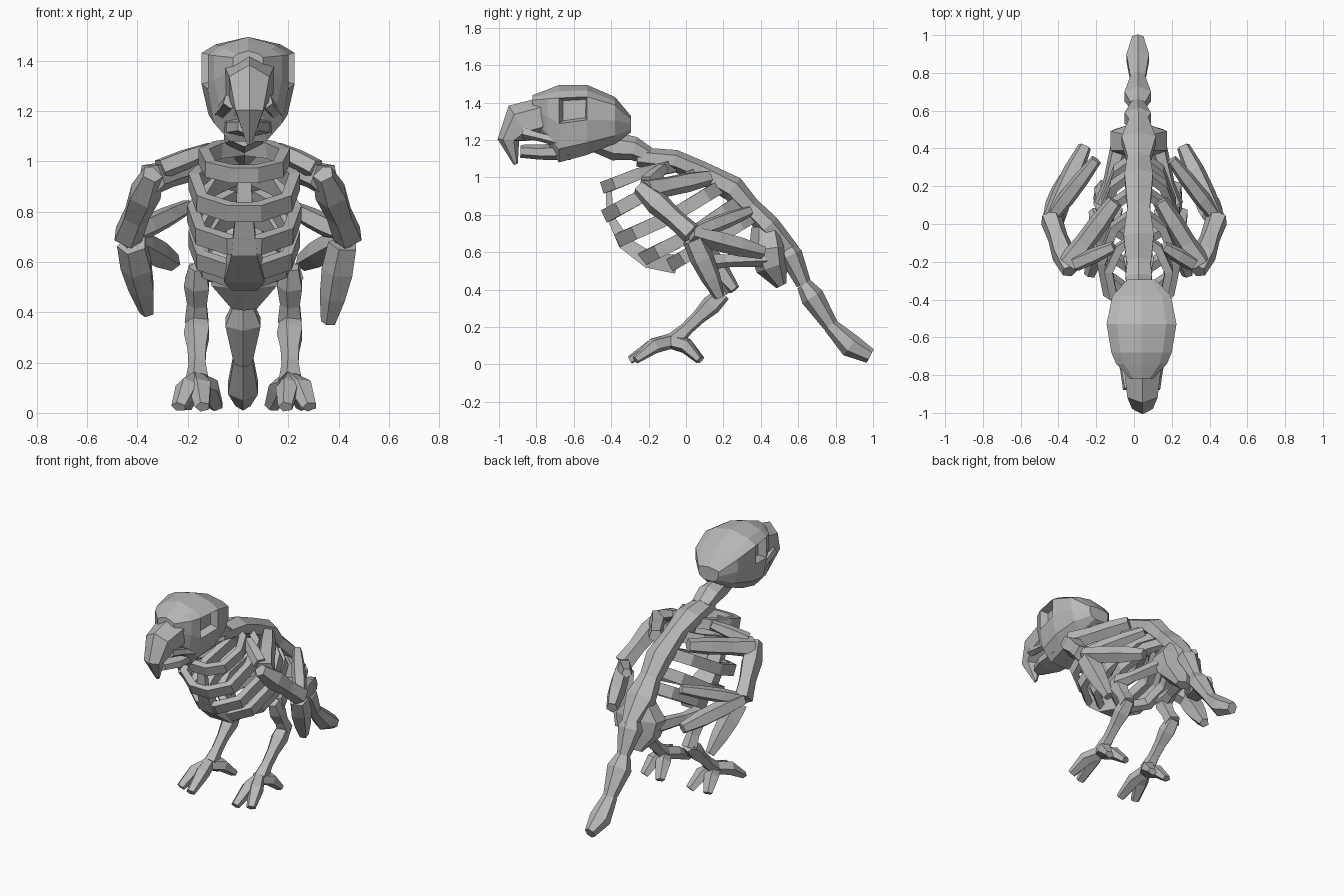
import bpy, bmesh, math
from mathutils import Vector

if "Cube" in bpy.data.objects:
    bpy.data.objects.remove(bpy.data.objects["Cube"])

mat = bpy.data.materials.new("bone grey")
mat.use_nodes = True
GREY = (0.48, 0.48, 0.48, 1)
mat.diffuse_color = GREY
mat.node_tree.nodes["Principled BSDF"].inputs["Base Color"].default_value = GREY

X, Z = Vector((1, 0, 0)), Vector((0, 0, 1))
MID = 0.025


def finish(name, bm):
    bmesh.ops.recalc_face_normals(bm, faces=bm.faces)
    mesh = bpy.data.meshes.new(name)
    bm.to_mesh(mesh)
    bm.free()
    mesh.materials.append(mat)
    obj = bpy.data.objects.new(name, mesh)
    bpy.context.collection.objects.link(obj)


def skin(bm, rings, closed=False):
    """Join successive vertex rings with quads and cap the ends."""
    n = len(rings[0])
    pairs = list(zip(rings, rings[1:]))
    if closed:
        pairs.append((rings[-1], rings[0]))
    else:
        bm.faces.new(rings[0])
        bm.faces.new(rings[-1])
    for a, b in pairs:
        for i in range(n):
            j = (i + 1) % n
            bm.faces.new((a[i], a[j], b[j], b[i]))


def sweep(name, points, sizes, ref=X, sides=6, closed=False):
    """Faceted tube along points; sizes are half width along ref and half depth."""
    bm = bmesh.new()
    pts = [Vector(p) for p in points]
    n, rings = len(pts), []
    for i, p in enumerate(pts):
        if closed:
            t = pts[(i + 1) % n] - pts[i - 1]
        else:
            t = pts[min(i + 1, n - 1)] - pts[max(i - 1, 0)]
        t.normalize()
        u = (ref - t * ref.dot(t)).normalized()
        v = t.cross(u)
        w, h = sizes[i]
        k = 1 / math.cos(math.pi / sides)
        angles = [math.pi * (2 * j + 1) / sides for j in range(sides)]
        rings.append([bm.verts.new(p + u * w * k * math.cos(a) + v * h * k * math.sin(a))
                      for a in angles])
    skin(bm, rings, closed)
    finish(name, bm)


def limb(name, a, b, radii, ref=Z, sides=5):
    """Straight bone with evenly spaced radii."""
    a, b = Vector(a), Vector(b)
    pts = [a.lerp(b, i / (len(radii) - 1)) for i in range(len(radii))]
    sweep(name, pts, [(r, r) for r in radii], ref, sides)


def midline(name, rows, sides=6, x=MID):
    """Sweep in the central plane; rows hold y, z, half width, half depth."""
    sweep(name, [(x, r[0], r[1]) for r in rows], [r[2:] for r in rows], X, sides)


# Skull: sections along y as (y, top, bottom, half width), with sunken eye sockets
HALF = [(0, 1), (0.7, 0.84), (1, 0.66), (1, 0), (0.85, -0.65), (0.45, -1)]
OUTLINE = HALF + [(-a, b) for a, b in reversed(HALF[1:])]
bm = bmesh.new()
rings = []
for y, top, bottom, w in [(-0.82, 1.44, 1.28, 0.06), (-0.74, 1.47, 1.18, 0.135),
                          (-0.68, 1.495, 1.08, 0.16), (-0.53, 1.495, 1.12, 0.185),
                          (-0.38, 1.43, 1.18, 0.155), (-0.295, 1.33, 1.24, 0.075)]:
    c, h = (top + bottom) / 2, (top - bottom) / 2
    rings.append([bm.verts.new((0.04 + a * w, y, c + b * h)) for a, b in OUTLINE])
skin(bm, rings)
bmesh.ops.recalc_face_normals(bm, faces=bm.faces)
bm.normal_update()
sockets = [f for f in bm.faces if abs(f.normal.x) > 0.9
           and -0.65 < f.calc_center_median().y < -0.55 and f.calc_center_median().z > 1.3]
bmesh.ops.inset_individual(bm, faces=sockets, thickness=0.02, depth=-0.05)
finish("skull", bm)

# Beak and jaw
midline("upper_beak", [(-0.74, 1.33, 0.1, 0.09), (-0.89, 1.29, 0.08, 0.095),
                       (-0.95, 1.2, 0.055, 0.05), (-0.91, 1.07, 0.01, 0.01)], 6, 0.045)
midline("lower_jaw", [(-0.62, 1.14, 0.1, 0.04), (-0.78, 1.135, 0.085, 0.035),
                      (-0.885, 1.14, 0.04, 0.03)], 6, 0.04)
for s, side in ((1, "left"), (-1, "right")):
    limb(side + "_cheek_bar", (0.04 + s * 0.07, -0.87, 1.24), (0.04 + s * 0.11, -0.67, 1.19),
         [0.025, 0.02, 0.025])

# Backbone and jointed tail
midline("neck", [(-0.5, 1.2, 0.05, 0.05), (-0.38, 1.165, 0.055, 0.065),
                 (-0.28, 1.155, 0.07, 0.055), (-0.2, 1.115, 0.06, 0.04)])
midline("spine", [(-0.26, 1.11, 0.06, 0.045), (-0.06, 1.09, 0.08, 0.05),
                  (0.08, 1.03, 0.06, 0.05), (0.25, 0.94, 0.075, 0.06),
                  (0.34, 0.84, 0.06, 0.05), (0.44, 0.74, 0.09, 0.055), (0.56, 0.6, 0.045, 0.045)])
TAIL = [(0.53, 0.65), (0.63, 0.43), (0.78, 0.2)]
for i, ((ya, za), (yb, zb)) in enumerate(zip(TAIL, TAIL[1:])):
    midline("tail_bone_%d" % (i + 1),
            [(ya, za, 0.04, 0.035), (ya * 0.7 + yb * 0.3, za * 0.7 + zb * 0.3, 0.07, 0.055),
             (yb, zb, 0.035, 0.035)], 6, 0.02)
midline("tail_tip", [(0.77, 0.21, 0.04, 0.035), (0.88, 0.1, 0.06, 0.055),
                     (0.985, 0.045, 0.03, 0.035)], 6, 0.02)

# Rib hoops: spine, flank and breast points as (y, z), half width, half band height
RIBS = [((-0.06, 1.06), (-0.25, 1.02), (-0.43, 0.95), 0.16, 0.032),
        ((0.08, 1.02), (-0.2, 0.92), (-0.42, 0.8), 0.2, 0.036),
        ((0.2, 0.96), (-0.08, 0.79), (-0.35, 0.67), 0.205, 0.036),
        ((0.3, 0.88), (0.02, 0.69), (-0.22, 0.57), 0.2, 0.036),
        ((0.37, 0.8), (0.12, 0.65), (-0.07, 0.54), 0.175, 0.036)]
for i, (back, flank, front, w, band) in enumerate(RIBS):
    b, f, e = (Vector((MID, *p)) for p in (back, flank, front))
    half = [b.lerp(f, 0.35) + X * w * 0.65, f + X * w, f.lerp(e, 0.7) + X * w * 0.85, e + X * w * 0.3]
    other = [Vector((2 * MID - p.x, p.y, p.z)) for p in reversed(half)]
    loop = [b] + half + other
    sweep("rib_%d" % (i + 1), loop, [(band, 0.022)] * len(loop),
          X.cross(e - b).normalized(), 4, True)

# Breastbone and keel
midline("breastbone", [(-0.415, 0.96, 0.025, 0.015), (-0.405, 0.79, 0.035, 0.02),
                       (-0.33, 0.65, 0.05, 0.035), (-0.2, 0.56, 0.08, 0.045),
                       (-0.05, 0.535, 0.05, 0.05)], 4)

# Pelvis
midline("pelvis", [(0.43, 0.74, 0.06, 0.07), (0.44, 0.62, 0.15, 0.09),
                   (0.46, 0.52, 0.13, 0.075), (0.51, 0.42, 0.05, 0.025)])

# Wings, legs and feet for both sides
WING = {"left": (0.14, 0.18, 0.36), "right": (0.1, 0.26, 0.4)}
TOES = [("front_inner", -0.02, -0.3, -0.17), ("front_outer", 0.075, -0.27, -0.17),
        ("rear_inner", -0.075, 0.08, 0.0), ("rear_outer", 0.05, 0.07, 0.0)]
for s, side in ((1, "left"), (-1, "right")):
    root, tip_y, tip_z = WING[side]
    wrist = (s * 0.44, 0.03, 0.7)
    limb(side + "_upper_wing", (s * root, 0.12, 1.0), (s * 0.345, -0.21, 0.93),
         [0.035, 0.045, 0.045, 0.055])
    limb(side + "_shoulder_blade", (s * 0.13 + MID, -0.12, 1.05), (s * 0.31, -0.21, 0.97),
         [0.025, 0.035, 0.035])
    limb(side + "_forewing", (s * 0.34, -0.25, 0.95), wrist, [0.035, 0.055, 0.045, 0.05])
    limb(side + "_wing_finger_upper", wrist, (s * 0.2, 0.34, 0.82), [0.03, 0.038, 0.035, 0.025])
    limb(side + "_wing_finger_lower", wrist, (s * 0.26, 0.41, 0.6), [0.035, 0.045, 0.045, 0.03])
    limb(side + "_wing_hand", (s * 0.42, 0.04, 0.67), (s * 0.36, tip_y, tip_z),
         [0.05, 0.055, 0.045, 0.025], X)

    lx = MID + s * 0.185
    limb(side + "_thigh", (MID + s * 0.1, 0.42, 0.57), (lx, 0.1, 0.55), [0.04, 0.035, 0.03, 0.045])
    limb(side + "_shin", (lx, 0.07, 0.58), (lx, 0.19, 0.36), [0.03, 0.045, 0.035, 0.042], X)
    limb(side + "_ankle", (lx, 0.2, 0.38), (lx, -0.06, 0.13), [0.035, 0.045, 0.033, 0.03, 0.04], X)
    for name, dx, y, knuckle in TOES:
        foot = [(lx, -0.08, 0.125), (lx + s * dx * 0.55, knuckle, 0.1), (lx + s * dx, y, 0.024)]
        sweep(side + "_" + name + "_toe", foot, [(0.03, 0.035), (0.04, 0.035), (0.025, 0.018)], X, 5)
